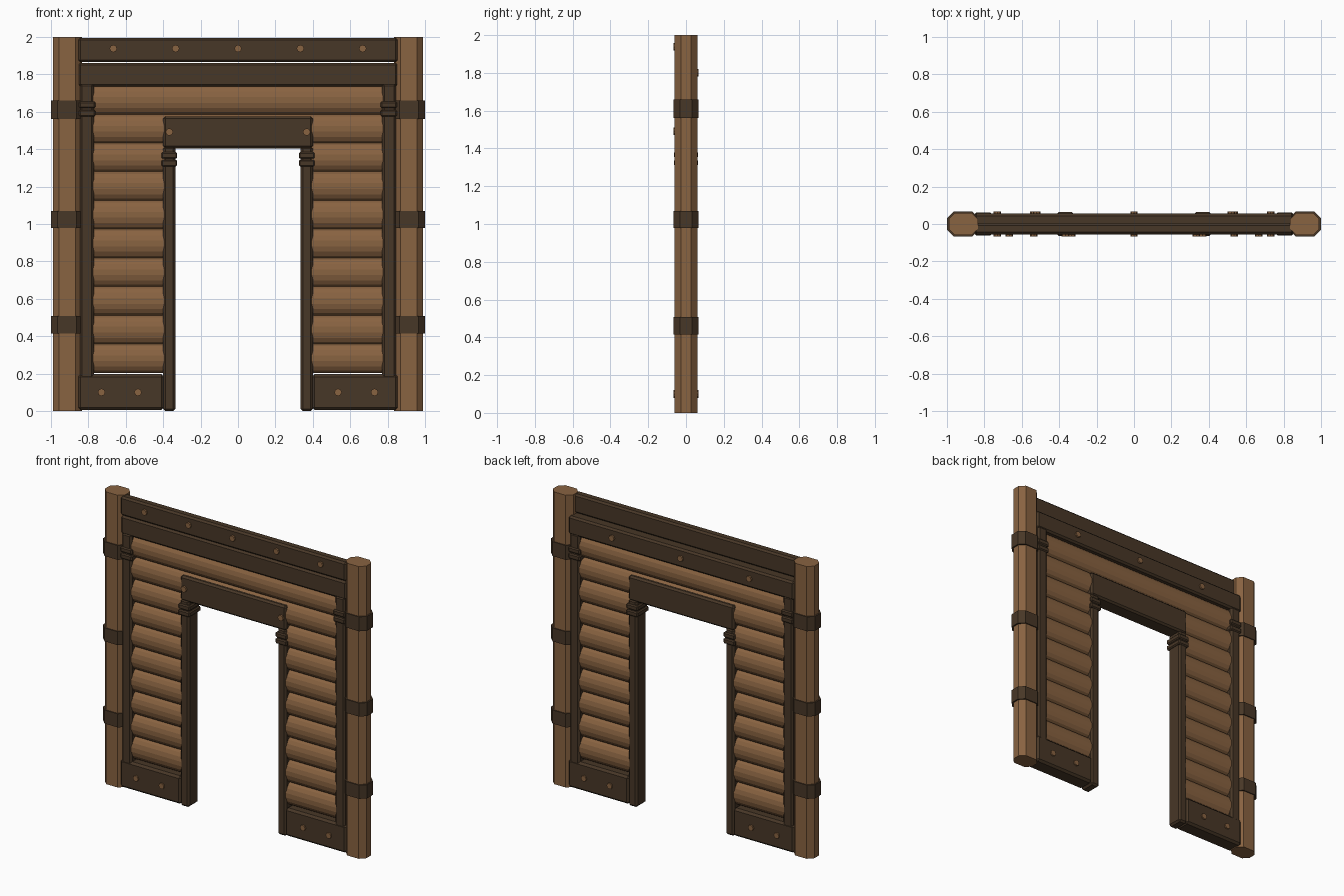
import bpy, bmesh, math

if "Cube" in bpy.data.objects:
    bpy.data.objects.remove(bpy.data.objects["Cube"])


def material(name, rgb):
    m = bpy.data.materials.new(name)
    m.use_nodes = True
    m.diffuse_color = (*rgb, 1)
    bsdf = m.node_tree.nodes["Principled BSDF"]
    bsdf.inputs["Base Color"].default_value = (*rgb, 1)
    bsdf.inputs["Roughness"].default_value = 0.9
    return m


TAN = material("tan wood", (0.25, 0.125, 0.053))
DARK = material("dark wood", (0.064, 0.038, 0.02))


def finish(name, bm, mat):
    bmesh.ops.recalc_face_normals(bm, faces=bm.faces)
    mesh = bpy.data.meshes.new(name)
    bm.to_mesh(mesh)
    bm.free()
    mesh.materials.append(mat)
    ob = bpy.data.objects.new(name, mesh)
    bpy.context.collection.objects.link(ob)
    return ob


def beam(name, x, y, z, mat=DARK, chamfer=0.012):
    """Box between (low, high) pairs with chamfered edges."""
    bm = bmesh.new()
    bmesh.ops.create_cube(bm, size=1)
    for v in bm.verts:
        v.co = [a[0] if c < 0 else a[1] for c, a in zip(v.co, (x, y, z))]
    if chamfer:
        bmesh.ops.bevel(bm, geom=bm.edges[:], offset=chamfer, segments=1,
                        affect='EDGES', profile=0.5)
    return finish(name, bm, mat)


def prism(name, x, y, z, cut, mat):
    """Upright eight-sided prism: a rectangle with cut corners."""
    bm = bmesh.new()
    bmesh.ops.create_cube(bm, size=1)
    for v in bm.verts:
        v.co = [a[0] if c < 0 else a[1] for c, a in zip(v.co, (x, y, z))]
    upright = [e for e in bm.edges
               if abs(e.verts[0].co.z - e.verts[1].co.z) > 1e-4]
    bmesh.ops.bevel(bm, geom=upright, offset=cut, segments=1,
                    affect='EDGES', profile=0.5)
    return finish(name, bm, mat)


def log(name, x0, x1, z, ry, rz, sides=16):
    """Horizontal log with an oval section."""
    bm = bmesh.new()
    rings = []
    for x in (x0, x1):
        angles = [math.tau * (i + 0.5) / sides for i in range(sides)]
        rings.append([bm.verts.new((x, ry * math.cos(a), z + rz * math.sin(a)))
                      for a in angles])
    for i in range(sides):
        j = (i + 1) % sides
        bm.faces.new((rings[0][i], rings[0][j], rings[1][j], rings[1][i]))
    for ring in rings:
        bm.faces.new(ring)
    return finish(name, bm, TAN)


def bolt(name, x, z, side, face=0.055):
    """Round peg head on the front (-1) or back (1)."""
    bm = bmesh.new()
    bmesh.ops.create_cone(bm, cap_ends=True, segments=8, radius1=0.02,
                          radius2=0.02, depth=0.024)
    for v in bm.verts:
        v.co = (x + v.co.x, side * face + v.co.z, z + v.co.y)
    return finish(name, bm, TAN)


THICK = (-0.055, 0.055)


def span(side, a, b):
    return tuple(sorted((side * a, side * b)))


# Top boards across the whole wall
beam("top_board", (-0.855, 0.855), (-0.055, 0.005), (1.865, 1.995))
beam("upper_beam", (-0.855, 0.855), (-0.05, 0.055), (1.735, 1.862))
for i in range(5):
    bolt("top_board_bolt", (i - 2) / 3, 1.938, -1)
for i in range(3):
    bolt("upper_beam_bolt", (i - 1) * 0.52, 1.80, 1)

# Door lintel
beam("door_lintel", (-0.4, 0.4), (-0.055, 0.055), (1.405, 1.575))

# Stacked logs: split by the doorway low down, full width above it
LOW, COUNT = 0.205, 10
STEP = (1.74 - LOW) / COUNT
for i in range(COUNT):
    z = LOW + STEP * (i + 0.5)
    if z > 1.45:
        log("long_log", -0.80, 0.80, z, 0.05, STEP * 0.515)
    else:
        log("left_log", 0.37, 0.80, z, 0.05, STEP * 0.515)
        log("right_log", -0.80, -0.37, z, 0.05, STEP * 0.515)

for side, word in ((1, "left"), (-1, "right")):
    # Corner post with three straps
    prism(word + "_post", span(side, 0.835, 0.99), (-0.06, 0.06), (0, 2), 0.034, TAN)
    for low, high in ((0.415, 0.508), (0.978, 1.07), (1.562, 1.66)):
        prism(word + "_post_strap", span(side, 0.828, 1.0), (-0.067, 0.067),
              (low, high), 0.036, DARK)

    # Wall stile and door jamb, each with two collars
    beam(word + "_wall_stile", span(side, 0.77, 0.845), THICK, (0.17, 1.75))
    beam(word + "_door_jamb", span(side, 0.335, 0.4), THICK, (0, 1.415))
    for z in (1.592, 1.637):
        beam(word + "_stile_collar", span(side, 0.762, 0.85), (-0.062, 0.062),
             (z - 0.018, z + 0.018), chamfer=0.007)
    for z in (1.325, 1.367):
        beam(word + "_jamb_collar", span(side, 0.325, 0.41), (-0.063, 0.063),
             (z - 0.018, z + 0.018), chamfer=0.007)
    bolt(word + "_lintel_bolt", side * 0.367, 1.492, -1)

    # Baseboard pegged on both faces
    beam(word + "_baseboard", span(side, 0.395, 0.855), (-0.057, 0.057),
         (0.006, 0.197), chamfer=0.014)
    for x in (0.535, 0.73):
        for face in (-1, 1):
            bolt(word + "_baseboard_bolt", side * x, 0.1, face)
